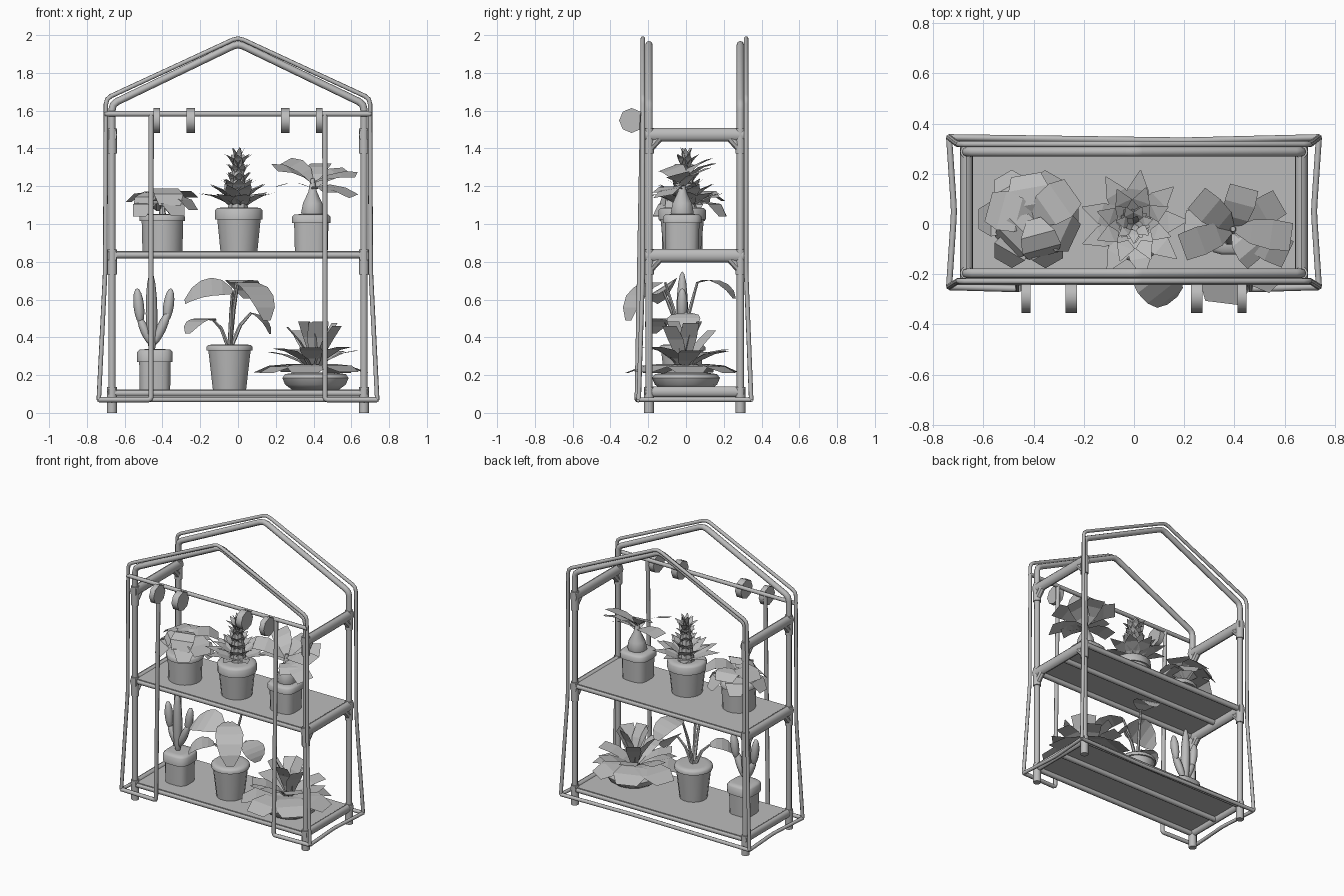
import bpy, bmesh, math, random
from mathutils import Vector, Matrix

if "Cube" in bpy.data.objects:
    bpy.data.objects.remove(bpy.data.objects["Cube"])

random.seed(4)
grey = bpy.data.materials.new("plain grey")
grey.diffuse_color = (0.5, 0.5, 0.5, 1)
grey.use_nodes = True
grey.node_tree.nodes["Principled BSDF"].inputs["Base Color"].default_value = grey.diffuse_color


def finish(name, bm, smooth=None):
    me = bpy.data.meshes.new(name)
    bm.to_mesh(me)
    bm.free()
    me.materials.append(grey)
    ob = bpy.data.objects.new(name, me)
    bpy.context.collection.objects.link(ob)
    if smooth:
        bpy.ops.object.select_all(action='DESELECT')
        ob.select_set(True)
        bpy.context.view_layer.objects.active = ob
        bpy.ops.object.shade_smooth_by_angle(angle=math.radians(smooth))
    return ob


def rounded(pts, r):
    """Replace each inner corner of a path by a short bend."""
    pts = [Vector(p) for p in pts]
    out = [pts[0]]
    for a, b, c in zip(pts, pts[1:], pts[2:]):
        p, q = b + (a - b).normalized() * r, b + (c - b).normalized() * r
        out += [p, (p + 2 * b + q) / 4, q]
    return out + [pts[-1]]


def tube(name, pts, radius, bend=0.03):
    cu = bpy.data.curves.new(name, 'CURVE')
    cu.dimensions = '3D'
    cu.bevel_depth, cu.bevel_resolution, cu.use_fill_caps = radius, 2, True
    path = rounded(pts, bend)
    sp = cu.splines.new('POLY')
    sp.points.add(len(path) - 1)
    for p, v in zip(sp.points, path):
        p.co = (*v, 1)
    cu.materials.append(grey)
    bpy.context.collection.objects.link(bpy.data.objects.new(name, cu))


def lathe(bm, profile, centre, sides=12, power=1.0):
    """Stack of (radius, z) rings; power < 1 pushes the ring towards a square."""
    rings = []
    for r, z in profile:
        ring = []
        for i in range(sides):
            a = 2 * math.pi * (i + 0.5) / sides
            c, s = math.cos(a), math.sin(a)
            c, s = (math.copysign(abs(v) ** power, v) for v in (c, s))
            ring.append(bm.verts.new((centre[0] + r * c, centre[1] + r * s, z)))
        rings.append(ring)
    for a, b in zip(rings, rings[1:]):
        for i in range(sides):
            j = (i + 1) % sides
            bm.faces.new((a[i], a[j], b[j], b[i]))
    bm.faces.new(rings[0][::-1])
    bm.faces.new(rings[-1])


def pot(name, x, y, z0, z1, rim, base, lip=0.05, power=1.0):
    bm = bmesh.new()
    m = rim - 0.011
    lathe(bm, [(base, z0), (m, z1 - lip), (rim, z1 - lip), (rim, z1 - 0.012),
               (rim - 0.012, z1), (rim - 0.04, z1 + 0.002)], (x, y), 16, power)
    finish(name, bm, 50)


def leaf(bm, base, az, length, e0, e1, shape, roll=0):
    """Strip bending from elevation e0 to e1 (degrees); shape lists half widths."""
    n = len(shape) - 1
    az, roll = math.radians(az), math.radians(roll)
    out = Vector((math.cos(az), math.sin(az), 0))
    side = Vector((-math.sin(az), math.cos(az), 0)) * math.cos(roll) + Vector((0, 0, math.sin(roll)))
    p, prev = Vector(base), None
    for i, w in enumerate(shape):
        row = [bm.verts.new(p + side * w), bm.verts.new(p - side * w)]
        if prev:
            bm.faces.new((prev[0], prev[1], row[1], row[0]))
        prev = row
        e = math.radians(e0 + (e1 - e0) * i / max(1, n - 1))
        p = p + (out * math.cos(e) + Vector((0, 0, math.sin(e)))) * length / n


def rod(bm, a, b, r1, r2, sides=8, flat=1.0):
    """Cone between two points; flat squeezes it along x."""
    a, b = Vector(a), Vector(b)
    rot = (b - a).to_track_quat('Z', 'Y').to_matrix().to_4x4()
    bmesh.ops.create_cone(bm, cap_ends=True, segments=sides, radius1=r1, radius2=r2, depth=(b - a).length,
                          matrix=Matrix.Translation((a + b) / 2) @ Matrix.Diagonal((flat, 1, 1, 1)) @ rot)


# Pole frame, front and back
YF, YB, PX = -0.196, 0.288, 0.667
for label, y in (("front", YF), ("back", YB)):
    tube(label + "_pole_arch", [(-PX, y, 0), (-PX, y, 1.635), (0, y, 1.956), (PX, y, 1.635), (PX, y, 0)], 0.0195)

# Shelves with support tubes
for label, z in (("lower", 0.104), ("upper", 0.836)):
    for y in (YF, 0.045, YB):
        tube(label + "_shelf_tube", [(-PX, y, z), (PX, y, z)], 0.018)
    bm = bmesh.new()
    bmesh.ops.create_cube(bm, size=1, matrix=Matrix.Translation((0, 0.046, z + 0.017))
                          @ Matrix.Diagonal((1.31, 0.5, 0.008, 1)))
    finish(label + "_shelf", bm)

# Side rails with elbow sleeves gripping the poles
for sx in (-1, 1):
    for z, drop, r in ((1.472, 0.1, 0.036), (0.832, 0.1, 0.036), (0.112, 0.112, 0.029)):
        bm = bmesh.new()
        rod(bm, (sx * PX, YF - 0.02, z), (sx * PX, YB + 0.02, z), r, r, 12, 0.72)
        for y, d in ((YF, 1), (YB, -1)):
            rod(bm, (sx * PX, y, z - drop), (sx * PX, y, z + r - 0.003), 0.026, 0.026, 12)
            if drop < 0.11:
                rod(bm, (sx * PX, y + d * 0.005, z - 0.07), (sx * PX, y + d * 0.055, z - 0.015), 0.022, 0.022)
        finish("side_rail", bm, 40)

# Cover piping: gables, flaps, hem
def gable(y, yb):
    half = [(-0.737, yb, 0.07), (-0.703, y, 0.75), (-0.699, y, 1.665)]
    return half + [(0, y, 1.988)] + [(-a, b, c) for a, b, c in half[::-1]]

tube("cover_front_piping", gable(-0.228, -0.25), 0.012)
tube("cover_back_piping", gable(0.318, 0.345), 0.012)
tube("cover_top_bar", [(-0.705, -0.23, 1.583), (0.705, -0.23, 1.583)], 0.014)
tube("cover_back_hem", [(-0.737, 0.345, 0.07), (0.2, 0.332, 0.07), (0.737, 0.345, 0.07)], 0.013)
for sx in (-1, 1):
    tube("cover_side_hem", [(sx * 0.737, -0.25, 0.07), (sx * 0.717, 0.05, 0.07), (sx * 0.737, 0.345, 0.07)], 0.012)
    tube("cover_flap_piping", [(sx * 0.737, -0.25, 0.07), (sx * 0.46, -0.258, 0.07), (sx * 0.46, -0.23, 1.583)], 0.014, 0.015)
    # Rolled ties hanging on the top bar
    for x, w in ((0.43, 0.036), (0.25, 0.046)):
        bm = bmesh.new()
        rod(bm, (sx * x - w / 2, -0.288, 1.548), (sx * x + w / 2, -0.288, 1.548), 0.066, 0.066, 8)
        finish("rolled_tie", bm, 50)

# Upper left: broad leaved plant, drooping dome
UP, LOW = 0.857, 0.125
pot("upper_left_pot", -0.4, -0.02, UP, 1.05, 0.123, 0.108, 0.035)
bm = bmesh.new()
for az, ln, e0, e1, z in ((100, .2, 30, -35, 1.13), (165, .21, 25, -40, 1.14), (35, .21, 30, -30, 1.14),
                          (225, .2, 10, -60, 1.16), (285, .2, 15, -65, 1.17), (335, .21, 10, -50, 1.14)):
    leaf(bm, (-0.4, 0.02, z), az, ln, e0, e1, [0.03, 0.07, 0.08, 0.06])
for i in range(6):
    leaf(bm, (-0.42, 0.02, 1.07), i * 60 + 60, 0.25, 35, -50 - 10 * random.random(), [0.015, 0.05, 0.07, 0.04])
rod(bm, (-0.4, 0.0, 1.02), (-0.4, 0.02, 1.14), 0.02, 0.012)
finish("broad_leaf_plant", bm)

# Upper middle: tiered rosette with a crown
pot("upper_middle_pot", 0.005, -0.02, UP, 1.085, 0.128, 0.1, 0.06)
bm = bmesh.new()
rod(bm, (0, 0, 1.05), (0, 0, 1.3), 0.06, 0.03, 10)
for k, (z, n, ln, e0, e1, w) in enumerate((
        (1.075, 9, .24, 34, 6, .05), (1.09, 8, .2, 48, 22, .042), (1.13, 8, .15, 58, 32, .036),
        (1.18, 7, .12, 62, 38, .032), (1.23, 7, .11, 66, 38, .028), (1.28, 7, .12, 66, 30, .026),
        (1.3, 5, .11, 80, 60, .02))):
    for i in range(n):
        f = 4 * random.random()
        leaf(bm, (0, 0, z), i * 360 / n + k * 23 + f, ln, e0 + f, e1 + f, [w * 0.5, w, w * 0.85, 0.002])
finish("rosette_plant", bm)

# Upper right: swollen trunk tree
pot("upper_right_pot", 0.388, -0.02, UP, 1.05, 0.103, 0.088, 0.045, 0.6)
bm = bmesh.new()
lathe(bm, [(0.055, 1.03), (0.066, 1.06), (0.055, 1.11), (0.025, 1.17), (0.01, 1.24)], (0.395, -0.02), 8)
finish("swollen_trunk", bm, 50)
bm = bmesh.new()
for az, ln, e0, e1, z, roll in ((200, .24, 40, 5, 1.21, -20), (140, .23, 50, 10, 1.22, -20), (75, .21, 50, 15, 1.21, 0),
                                (30, .24, 40, 5, 1.19, 20), (-8, .24, 20, 0, 1.22, 15), (-50, .17, 20, -30, 1.18, 0),
                                (-25, .25, 0, -25, 1.2, 10), (175, .2, 20, -15, 1.19, 0)):
    leaf(bm, (0.395, -0.02, z), az, ln, e0, e1, [0.01, 0.05, 0.062, 0.058], roll)
finish("tree_leaves", bm)

# Lower left: branching cactus
pot("lower_left_pot", -0.44, -0.02, LOW, 0.335, 0.095, 0.082, 0.065, 0.6)
bm = bmesh.new()
for a, b, r in (((-.455, -.02, .3), (-.46, -.02, .75), .031), ((-.515, -.02, .47), (-.535, -.02, .66), .028),
                ((-.38, -.02, .48), (-.355, -.02, .66), .028), ((-.445, -.02, .36), (-.365, -.03, .54), .026),
                ((-.46, -.02, .36), (-.525, -.02, .51), .024)):
    a, b = Vector(a), Vector(b)
    m = (Matrix.Translation((a + b) / 2) @ (b - a).to_track_quat('Z', 'Y').to_matrix().to_4x4()
         @ Matrix.Diagonal((r, r, (b - a).length / 2, 1)))
    bmesh.ops.create_uvsphere(bm, u_segments=8, v_segments=8, radius=1, matrix=m)
finish("cactus", bm, 50)

# Lower middle: large leaves on thin stems
pot("lower_middle_pot", -0.045, -0.02, LOW, 0.36, 0.125, 0.09, 0.03)
bm = bmesh.new()
for tip, az, ln, e0, e1, roll in (((-.03, -.12, .645), 182, .28, 20, -45, -32), ((.0, -.11, .69), -52, .36, 0, -78, 0),
                                  ((-.13, -.08, .49), 215, .2, 15, -60, 0), ((.07, .0, .53), -12, .16, -20, -75, 0),
                                  ((-.01, .06, .69), 72, .25, 15, -60, 0)):
    leaf(bm, tip, az, ln, e0, e1, [0.03, 0.075, 0.09, 0.085, 0.065, 0.025], roll)
    mid = Vector((-0.045, -0.02, 0.34)).lerp(Vector(tip), 0.5) + Vector((0, 0, 0.03))
    rod(bm, (-0.045, -0.02, 0.33), mid, 0.012, 0.01, 6)
    rod(bm, mid, tip, 0.01, 0.007, 6)
finish("large_leaf_plant", bm)

# Lower right: shallow bowl with spreading leaves
bm = bmesh.new()
lathe(bm, [(0.13, LOW), (0.165, 0.15), (0.18, 0.185), (0.165, 0.205), (0.1, 0.215)], (0.41, 0.0), 14)
finish("shallow_bowl", bm, 40)
bm = bmesh.new()
for i in range(7):
    leaf(bm, (0.39, -0.02, 0.235 + 0.01 * random.random()), i * 51 + 8, 0.29 + 0.02 * random.random(),
         10, -20, [0.03, 0.09, 0.11, 0.07])
for i in range(7):
    leaf(bm, (0.4, -0.01, 0.22), i * 51 + 10, 0.27, 35 + 15 * random.random(), 10, [0.015, 0.045, 0.06, 0.055])
for i in range(7):
    e = 52 + 22 * random.random()
    leaf(bm, (0.41, -0.01, 0.22), i * 51 + 20, 0.28, e + 8, e - 10, [0.015, 0.035, 0.05, 0.045])
finish("spreading_plant", bm)
